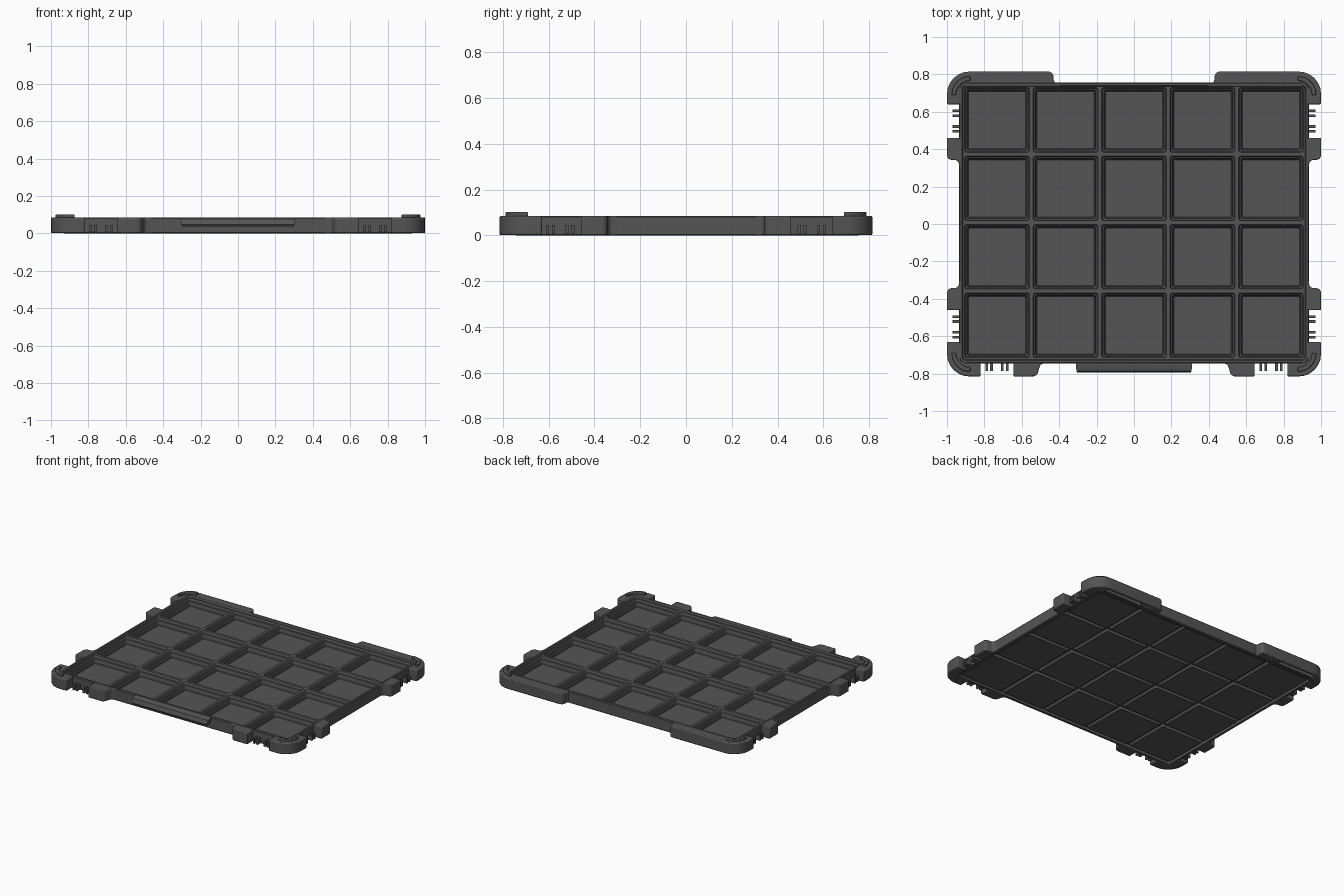
import bpy, bmesh, math
from mathutils import Vector

if "Cube" in bpy.data.objects:
    bpy.data.objects.remove(bpy.data.objects["Cube"])

CY = 0.0075          # y centre of the tray grid
PITCH = 0.366        # spacing of the square pockets

grey = bpy.data.materials.new("dark_grey_plastic")
grey.diffuse_color = (0.09, 0.09, 0.09, 1)
grey.use_nodes = True
grey.node_tree.nodes["Principled BSDF"].inputs["Base Color"].default_value = grey.diffuse_color


def rounded(points, seg=6):
    """Points are (x, y) or (x, y, radius); returns the filleted outline."""
    out = []
    n = len(points)
    for i, p in enumerate(points):
        r = p[2] if len(p) > 2 else 0
        c = Vector(p[:2])
        if r == 0:
            out.append(c)
            continue
        a = (Vector(points[i - 1][:2]) - c).normalized()
        b = (Vector(points[(i + 1) % n][:2]) - c).normalized()
        half = a.angle(b) / 2
        mid = c + (a + b).normalized() * (r / math.sin(half))
        d = r / math.tan(half)
        v0, v1 = c + a * d - mid, c + b * d - mid
        ang = v0.angle_signed(v1)
        for k in range(seg + 1):
            t = -ang * k / seg
            out.append(mid + Vector((v0.x * math.cos(t) - v0.y * math.sin(t),
                                     v0.x * math.sin(t) + v0.y * math.cos(t))))
    return out


def finish(name, bm, mirror=False, bevel=0.0, cutter=None):
    bmesh.ops.recalc_face_normals(bm, faces=bm.faces)
    me = bpy.data.meshes.new(name)
    bm.to_mesh(me)
    bm.free()
    me.materials.append(grey)
    ob = bpy.data.objects.new(name, me)
    bpy.context.collection.objects.link(ob)
    if bevel:
        m = ob.modifiers.new("edge", 'BEVEL')
        m.width, m.segments, m.limit_method = bevel, 2, 'ANGLE'
        m.angle_limit = math.radians(50)
    if cutter:
        m = ob.modifiers.new("slot", 'BOOLEAN')
        m.object, m.operation, m.solver = cutter, 'DIFFERENCE', 'EXACT'
    if mirror:
        m = ob.modifiers.new("mirror", 'MIRROR')
        m.use_mirror_merge = False
    bpy.context.view_layer.objects.active = ob
    bpy.ops.object.select_all(action='DESELECT')
    ob.select_set(True)
    bpy.ops.object.shade_smooth_by_angle(angle=math.radians(35))
    return ob


def prism(name, points, z0, z1, **kw):
    bm = bmesh.new()
    f = bm.faces.new([bm.verts.new((p.x, p.y, z0)) for p in rounded(points)])
    ext = bmesh.ops.extrude_face_region(bm, geom=[f])['geom']
    bmesh.ops.translate(bm, vec=(0, 0, z1 - z0),
                        verts=[v for v in ext if isinstance(v, bmesh.types.BMVert)])
    return finish(name, bm, **kw)


def box_points(x0, x1, y0, y1, r=0):
    return [(x0, y0, r), (x1, y0, r), (x1, y1, r), (x0, y1, r)]


def loft(bm, rings, close=False, cap=False):
    """Bridge equal-length rings of coordinates."""
    vs = [[bm.verts.new(c) for c in ring] for ring in rings]
    pairs = list(zip(vs, vs[1:])) + ([(vs[-1], vs[0])] if close else [])
    for a, b in pairs:
        for i in range(len(a)):
            j = (i + 1) % len(a)
            bm.faces.new((a[i], a[j], b[j], b[i]))
    if cap:
        bm.faces.new(vs[-1])


def ring(cx, cy, hx, hy, r, z, seg=4):
    pts = rounded(box_points(cx - hx, cx + hx, cy - hy, cy + hy, max(r, 1e-5)), seg)
    return [(p.x, p.y, z) for p in pts]


# Tray: twenty stepped pockets above, pan bottoms with grooves below
TOP = [(0.183, 0, 0.074), (0.173, 0.012, 0.074), (0.168, 0.010, 0.058),
       (0.161, 0.010, 0.055), (0.157, 0.010, 0.028), (0.153, 0.008, 0.024)]
BOTTOM = [(0.183, 0, 0.022), (0.175, 0.012, 0.022), (0.171, 0.012, 0.010),
          (0.167, 0.010, 0.006)]
for name, prof, up in (("tray_pockets", TOP, 1), ("tray_underside", BOTTOM, -1)):
    bm = bmesh.new()
    for i in range(5):
        for j in range(4):
            cx, cy = (i - 2) * PITCH, CY + (j - 1.5) * PITCH
            loft(bm, [ring(cx, cy, h, h, r, z) for h, r, z in prof], cap=True)
    bmesh.ops.remove_doubles(bm, verts=bm.verts, dist=0.0002)
    bmesh.ops.dissolve_degenerate(bm, edges=bm.edges, dist=0.0001)
    ob = finish(name, bm)
    if sum(p.normal.z * p.area for p in ob.data.polygons) * up < 0:
        ob.data.flip_normals()

# Raised rim around the tray
bm = bmesh.new()
RIM = [(0.913, 0.730, 0.02, 0.0), (0.930, 0.747, 0.03, 0.0), (0.935, 0.752, 0.035, 0.005),
       (0.935, 0.752, 0.035, 0.080), (0.930, 0.747, 0.03, 0.086),
       (0.919, 0.736, 0.02, 0.086), (0.913, 0.730, 0.02, 0.073)]
loft(bm, [ring(0, CY - 0.002, hx, hy, r, z) for hx, hy, r, z in RIM], close=True)
finish("tray_rim", bm)

# Slot under each back corner
slot = prism("slot_cutter", box_points(0.60, 0.90, 0.768, 0.796, 0.01), -0.02, 0.03)
slot.hide_render = True
slot.display_type = 'WIRE'

# Corner blocks and tabs, mirrored left to right
Z0, Z1, BV = 0.001, 0.085, 0.007
prism("back_corner", [(0.39, 0.735), (0.39, 0.753), (0.43, 0.753, 0.022), (0.43, 0.815, 0.03),
                      (1, 0.815, 0.12), (1, 0.64), (0.925, 0.64), (0.925, 0.735)],
      Z0, Z1, mirror=True, bevel=BV, cutter=slot)
prism("front_corner", [(0.925, -0.63), (1, -0.63), (1, -0.815, 0.12), (0.82, -0.815),
                       (0.82, -0.735), (0.925, -0.735)], Z0, Z1, mirror=True, bevel=BV)
prism("front_tab", [(0.645, -0.735), (0.645, -0.815), (0.52, -0.815, 0.03),
                    (0.50, -0.747, 0.02), (0.46, -0.747), (0.46, -0.735)],
      Z0, Z1, mirror=True, bevel=BV)
for name, s in (("back_side_tab", 1), ("front_side_tab", -1)):
    prism(name, [(0.925, s * 0.30), (0.935, s * 0.30), (0.938, s * 0.34, 0.02),
                 (1, s * 0.345, 0.025), (1, s * 0.46), (0.925, s * 0.46)],
          Z0, Z1, mirror=True, bevel=BV)

# Small hinge ribs inside the notches
for k in (-0.055, -0.029, 0.029, 0.055):
    for s in (1, -1):
        y = s * 0.55 + k
        prism("side_notch_rib", box_points(0.925, 0.97, y - 0.007, y + 0.007),
              0.006, 0.045, mirror=True)
    x = 0.733 + k
    prism("front_notch_rib", box_points(x - 0.007, x + 0.007, -0.785, -0.735),
          0.006, 0.045, mirror=True)

# Curved stacking ridges on the four corners
for name, s in (("back_corner_ridge", 1), ("front_corner_ridge", -1)):
    pts = []
    for r, order in ((0.10, range(11)), (0.076, range(10, -1, -1))):
        for k in order:
            t = math.pi / 2 * k / 10
            pts.append((0.875 + r * math.cos(t), s * (0.69 + r * math.sin(t))))
    prism(name, pts, 0.08, 0.102, mirror=True, bevel=0.004)

# Sloping latch lip at the front
bm = bmesh.new()
LIP = [(-0.735, 0.084, 0.31), (-0.757, 0.084, 0.31), (-0.785, 0.076, 0.308),
       (-0.795, 0.046, 0.302), (-0.788, 0.036, 0.295), (-0.735, 0.036, 0.295)]
sides = [[bm.verts.new((s * w, y, z)) for y, z, w in LIP] for s in (-1, 1)]
for i in range(len(LIP)):
    j = (i + 1) % len(LIP)
    bm.faces.new((sides[0][i], sides[0][j], sides[1][j], sides[1][i]))
for s in sides:
    bm.faces.new(s)
finish("front_latch_lip", bm)
